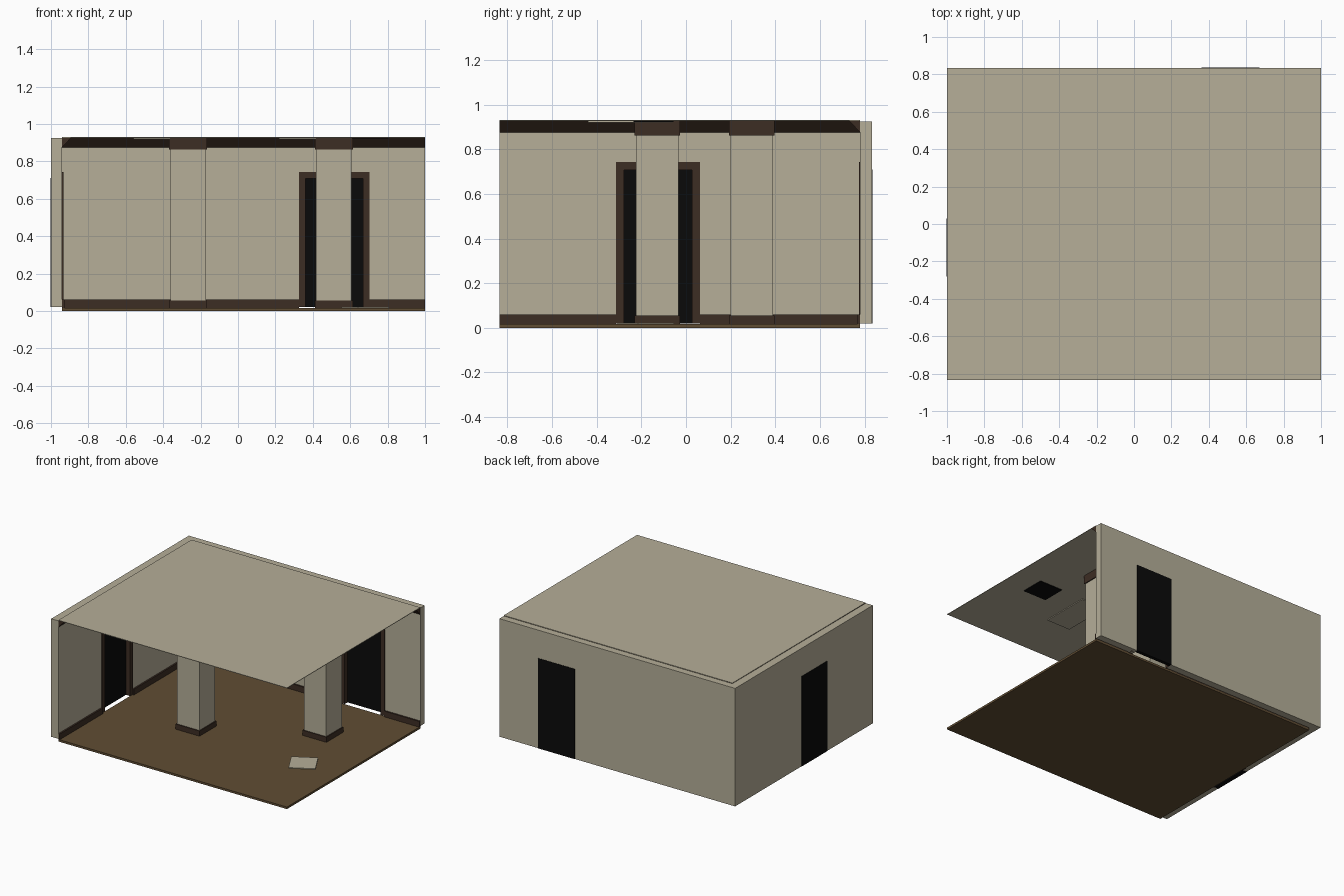
import bpy, math

if "Cube" in bpy.data.objects:
    bpy.data.objects.remove(bpy.data.objects["Cube"])


def mat(name, rgb):
    m = bpy.data.materials.new(name)
    m.diffuse_color = (*rgb, 1)
    m.use_nodes = True
    m.node_tree.nodes["Principled BSDF"].inputs["Base Color"].default_value = m.diffuse_color
    return m


BEIGE = mat("beige_plaster", (0.465, 0.425, 0.315))
FLOOR = mat("brown_floor", (0.117, 0.074, 0.033))
TRIM = mat("dark_wood_trim", (0.046, 0.026, 0.017))
BLACK = mat("black", (0.003, 0.003, 0.003))


def mesh(name, verts, faces, m):
    me = bpy.data.meshes.new(name)
    me.from_pydata(verts, [], faces)
    me.materials.append(m)
    ob = bpy.data.objects.new(name, me)
    bpy.context.collection.objects.link(ob)
    return ob


def prism(name, profile, offset, m):
    """Extrude a closed 3D profile along an offset vector."""
    n = len(profile)
    verts = list(profile) + [tuple(a + b for a, b in zip(p, offset)) for p in profile]
    faces = [tuple(reversed(range(n))), tuple(range(n, 2 * n))]
    faces += [(i, (i + 1) % n, (i + 1) % n + n, i + n) for i in range(n)]
    ob = mesh(name, verts, faces, m)
    bpy.context.view_layer.objects.active = ob
    ob.select_set(True)
    bpy.ops.object.mode_set(mode='EDIT')
    bpy.ops.mesh.select_all(action='SELECT')
    bpy.ops.mesh.normals_make_consistent(inside=False)
    bpy.ops.object.mode_set(mode='OBJECT')
    ob.select_set(False)
    return ob


def box(name, x, y, z, m):
    profile = [(x[0], y[0], z[0]), (x[1], y[0], z[0]), (x[1], y[1], z[0]), (x[0], y[1], z[0])]
    return prism(name, profile, (0, 0, z[1] - z[0]), m)


X0, X1, Y0, Y1 = -0.94, 1.0, -0.835, 0.78   # inside of the room
OX, OY = -1.0, 0.833                        # outer wall faces
WB, WT, TOP = 0.02, 0.925, 0.93             # wall bottom, wall top, ceiling
DOOR_H, FW = 0.71, 0.033                    # door height, frame width

# Floor and ceiling slabs
box("floor", (X0, X1), (Y0, Y1), (0, 0.016), FLOOR)
box("ceiling", (X0, X1), (Y0, Y1), (0.926, TOP), BEIGE)


def along(axis, name, s, d, z, m):
    """Box on a wall: s runs along the wall, d is across its thickness."""
    return box(name, s, d, z, m) if axis == 'x' else box(name, d, s, z, m)


def wall(axis, name, span, inner, outer, door):
    """Wall with doorway, black door, frame and baseboards."""
    side = 1 if inner > outer else -1       # direction into the room
    d = tuple(sorted((inner, outer)))
    a, b = door
    # Concave wall outline, doorway open at the bottom
    pts = [(span[0], WB), (a, WB), (a, DOOR_H), (b, DOOR_H), (b, WB),
           (span[1], WB), (span[1], WT), (span[0], WT)]
    t = outer - inner
    if axis == 'x':
        prism(name, [(s, inner, z) for s, z in pts], (0, t, 0), BEIGE)
    else:
        prism(name, [(inner, s, z) for s, z in pts], (t, 0, 0), BEIGE)
    # Door set in the outer half of the opening
    dd = tuple(sorted((outer - side * 0.003, inner - side * 0.03)))
    along(axis, name + "_door", (a, b), dd, (WB, DOOR_H), BLACK)
    # Frame, partly sunk in the doorway
    f = tuple(sorted((inner - side * 0.03, inner + side * 0.006)))
    along(axis, name + "_frame_left", (a - FW, a + 0.002), f, (WB, DOOR_H + FW), TRIM)
    along(axis, name + "_frame_right", (b - 0.002, b + FW), f, (WB, DOOR_H + FW), TRIM)
    along(axis, name + "_frame_top", (a, b), f, (DOOR_H - 0.002, DOOR_H + FW), TRIM)
    # Baseboards either side of the door
    bb = tuple(sorted((inner, inner + side * 0.012)))
    lo, hi = (X0, X1) if axis == 'x' else (Y0, Y1)
    along(axis, name + "_baseboard_left", (lo, a - FW), bb, (0.01, 0.06), TRIM)
    along(axis, name + "_baseboard_right", (b + FW, hi), bb, (0.01, 0.06), TRIM)


wall('x', "back_wall", (OX, X1), Y1, OY, (0.36, 0.67))
wall('y', "left_wall", (Y0, Y1), X0, OX, (-0.28, 0.03))

# Sloped crown moulding under the ceiling
C = 0.05
prism("back_crown", [(X0, Y1, 0.875), (X0, Y1, 0.929), (X0, Y1 - C, 0.929)], (X1 - X0, 0, 0), TRIM)
prism("left_crown", [(X0, Y0, 0.875), (X0, Y0, 0.929), (X0 + C, Y0, 0.929)], (0, Y1 - Y0, 0), TRIM)

# Pillars with base and top trim
for i, (cx, cy) in enumerate([(-0.267, -0.128), (0.513, 0.295)], 1):
    for part, r, z, m in [("shaft", 0.095, (0.016, 0.926), BEIGE),
                          ("base", 0.102, (0.016, 0.056), TRIM),
                          ("capital", 0.102, (0.862, 0.926), TRIM)]:
        box(f"pillar_{i}_{part}", (cx - r, cx + r), (cy - r, cy + r), z, m)

# Ceiling panels and dark hatch
for i, x in enumerate((-0.56, 0.22), 1):
    box(f"ceiling_panel_{i}", (x, x + 0.2), (-0.44, -0.06), (0.92, 0.926), BEIGE)
box("ceiling_hatch", (0.61, 0.805), (-0.235, -0.055), (0.921, 0.927), BLACK)

# Loose panel lying turned on the floor
p = box("fallen_panel", (-0.094, 0.094), (-0.092, 0.092), (0.016, 0.021), BEIGE)
p.location = (0.68, -0.18, 0)
p.rotation_euler = (0, 0, math.radians(29))
